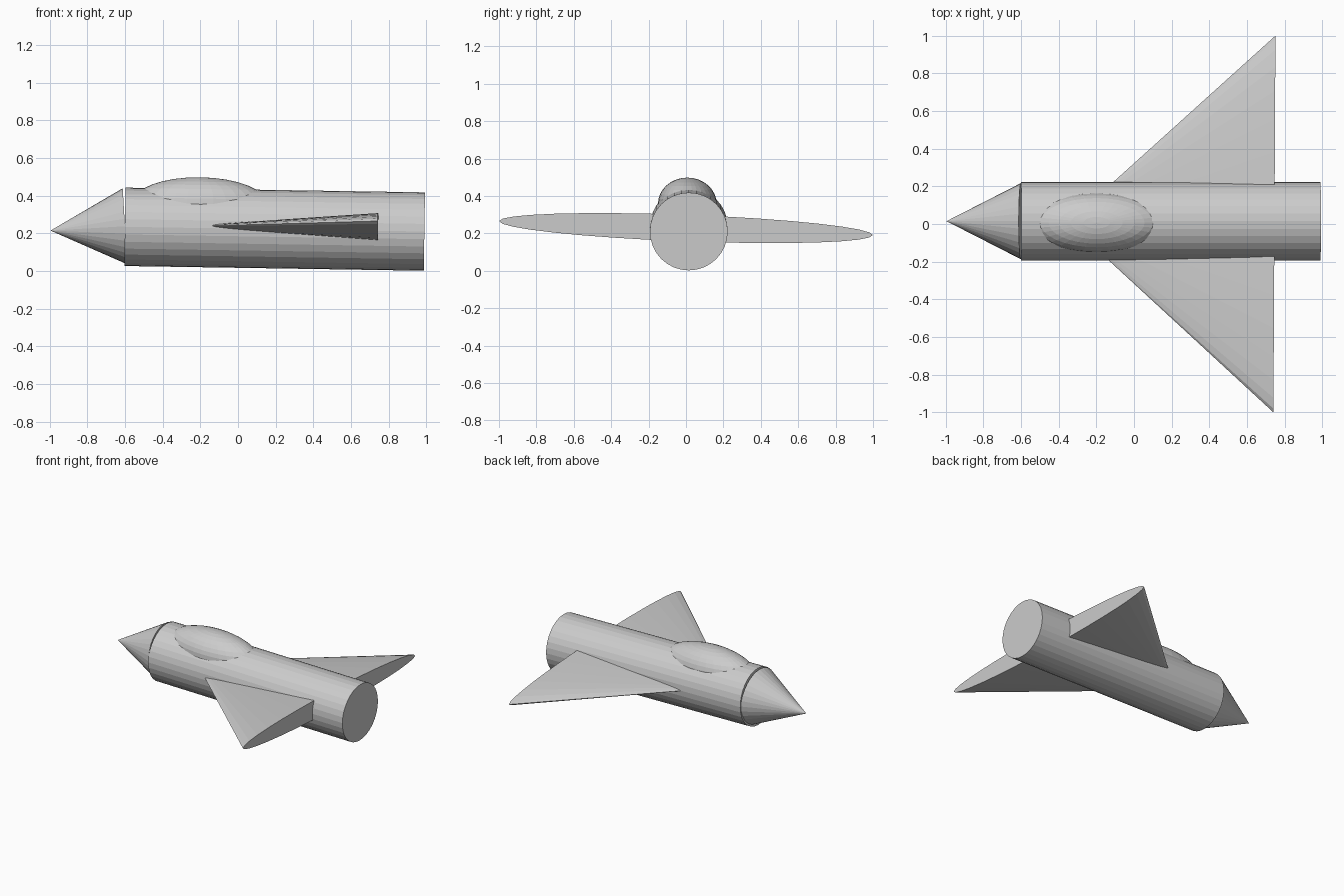
import bpy
from math import radians
from mathutils import Vector, Matrix

if "Cube" in bpy.data.objects:
    bpy.data.objects.remove(bpy.data.objects["Cube"])


def tapered(name, start, end, r1, r2, scale=(1, 1), roll=0):
    """Round or flattened cone/cylinder between two points (r1 at start)."""
    a, b = Vector(start), Vector(end)
    x = (b - a).normalized()
    # local z runs along the part, local x stays horizontal before rolling
    side = Vector((0, 0, 1)).cross(x).normalized()
    up = x.cross(side)
    rot = Matrix((side, up, x)).transposed().to_4x4()
    bpy.ops.mesh.primitive_cone_add(vertices=32, radius1=r1, radius2=r2, depth=(b - a).length)
    ob = bpy.context.object
    ob.name = name
    ob.data.transform(Matrix.Diagonal((scale[0], scale[1], 1, 1)))
    ob.matrix_world = (Matrix.Translation((a + b) / 2)
                       @ Matrix.Rotation(roll, 4, 'X') @ rot)
    return ob


# Fuselage tube, pitched slightly, and nose cone
tapered("fuselage", (-0.6, 0.015, 0.235), (0.989, 0.015, 0.21), 0.208, 0.208)
tapered("nose_cone", (-0.6, 0.015, 0.238), (-0.995, 0.015, 0.215), 0.202, 0)

# Delta wing: one flattened cone passing through the fuselage, slightly rolled
tapered("wing", (0.745, 0, 0.228), (-0.35, 0.006, 0.235), 1.0, 0,
        scale=(1, 0.071), roll=radians(-2.15))

# Canopy bubble
bpy.ops.mesh.primitive_uv_sphere_add(segments=32, ring_count=16, radius=1,
                                     location=(-0.2, 0.007, 0.358),
                                     rotation=(0, radians(0.9), 0))
canopy = bpy.context.object
canopy.name = "canopy"
canopy.scale = (0.36, 0.157, 0.14)
